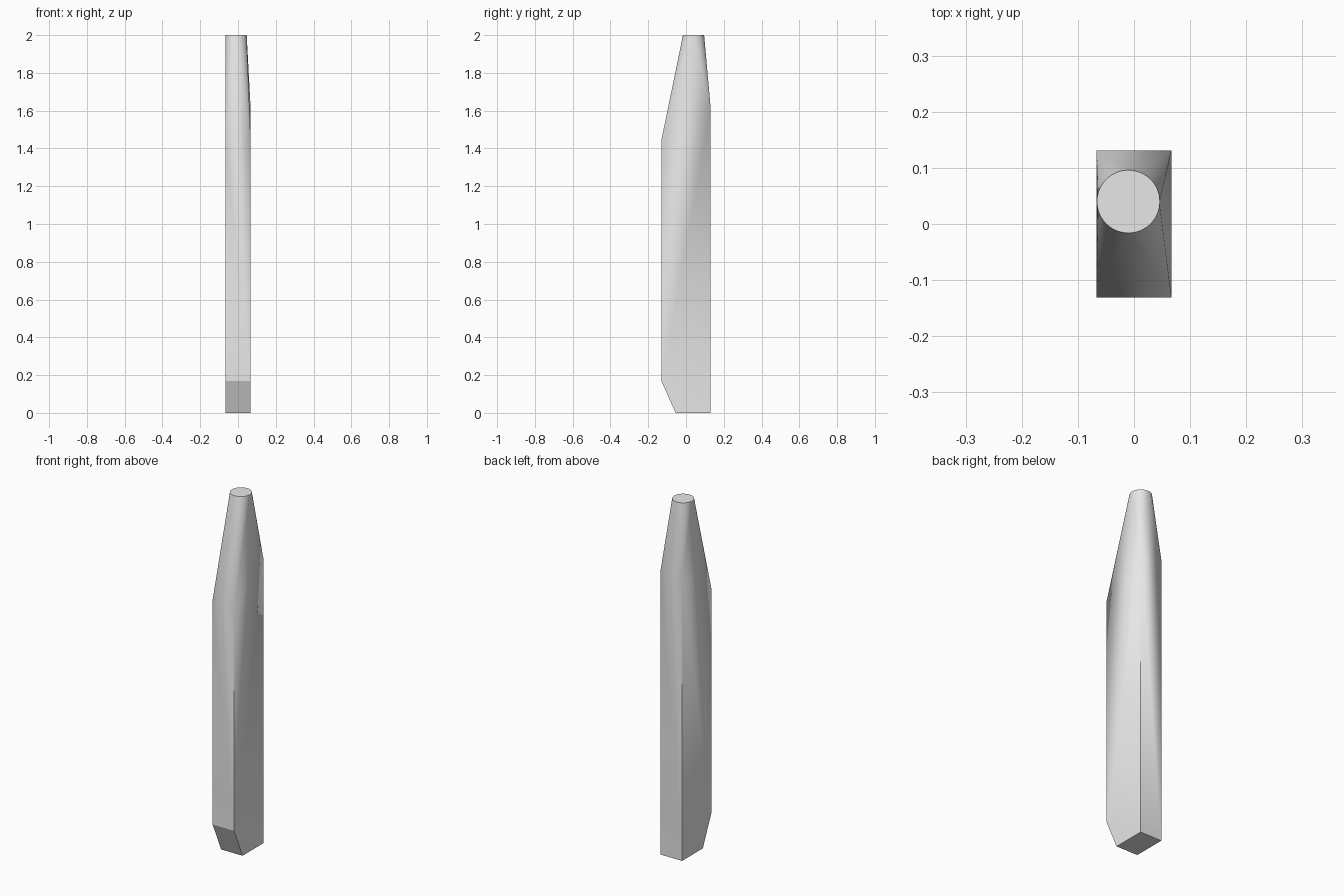
import bpy
import bmesh
from math import cos, sin, tau

cube = bpy.data.objects.get("Cube")
if cube:
    bpy.data.objects.remove(cube, do_unlink=True)

# Plain grey finish
grey = bpy.data.materials.new("light_grey")
grey.use_nodes = True
colour = (0.8, 0.8, 0.8, 1)
grey.diffuse_color = colour
grey.node_tree.nodes["Principled BSDF"].inputs["Base Color"].default_value = colour

HALF_WIDTH = 0.067
# Side outline as (y, z): chamfered foot and slanted shoulder
OUTLINE = [(-0.055, 0), (0.131, 0), (0.131, 1.61), (-0.131, 1.44), (-0.131, 0.17)]
# Round tip, off centre
TIP_X, TIP_Y, TIP_Z, TIP_RADIUS, TIP_SIDES = -0.01, 0.04, 2.0, 0.056, 64

bm = bmesh.new()
for x in (-HALF_WIDTH, HALF_WIDTH):
    for y, z in OUTLINE:
        bm.verts.new((x, y, z))
for i in range(TIP_SIDES):
    a = tau * i / TIP_SIDES
    bm.verts.new((TIP_X + TIP_RADIUS * cos(a), TIP_Y + TIP_RADIUS * sin(a), TIP_Z))

# Skin from the rectangular body to the round tip
bmesh.ops.convex_hull(bm, input=bm.verts[:])
bmesh.ops.dissolve_limit(bm, angle_limit=0.002, verts=bm.verts[:], edges=bm.edges[:])
bmesh.ops.recalc_face_normals(bm, faces=bm.faces[:])

mesh = bpy.data.meshes.new("tapered_post")
bm.to_mesh(mesh)
bm.free()
mesh.materials.append(grey)
post = bpy.data.objects.new("tapered_post", mesh)
bpy.context.collection.objects.link(post)

# Smooth taper, sharp corners
bpy.context.view_layer.objects.active = post
post.select_set(True)
bpy.ops.object.shade_smooth_by_angle(angle=0.3)
